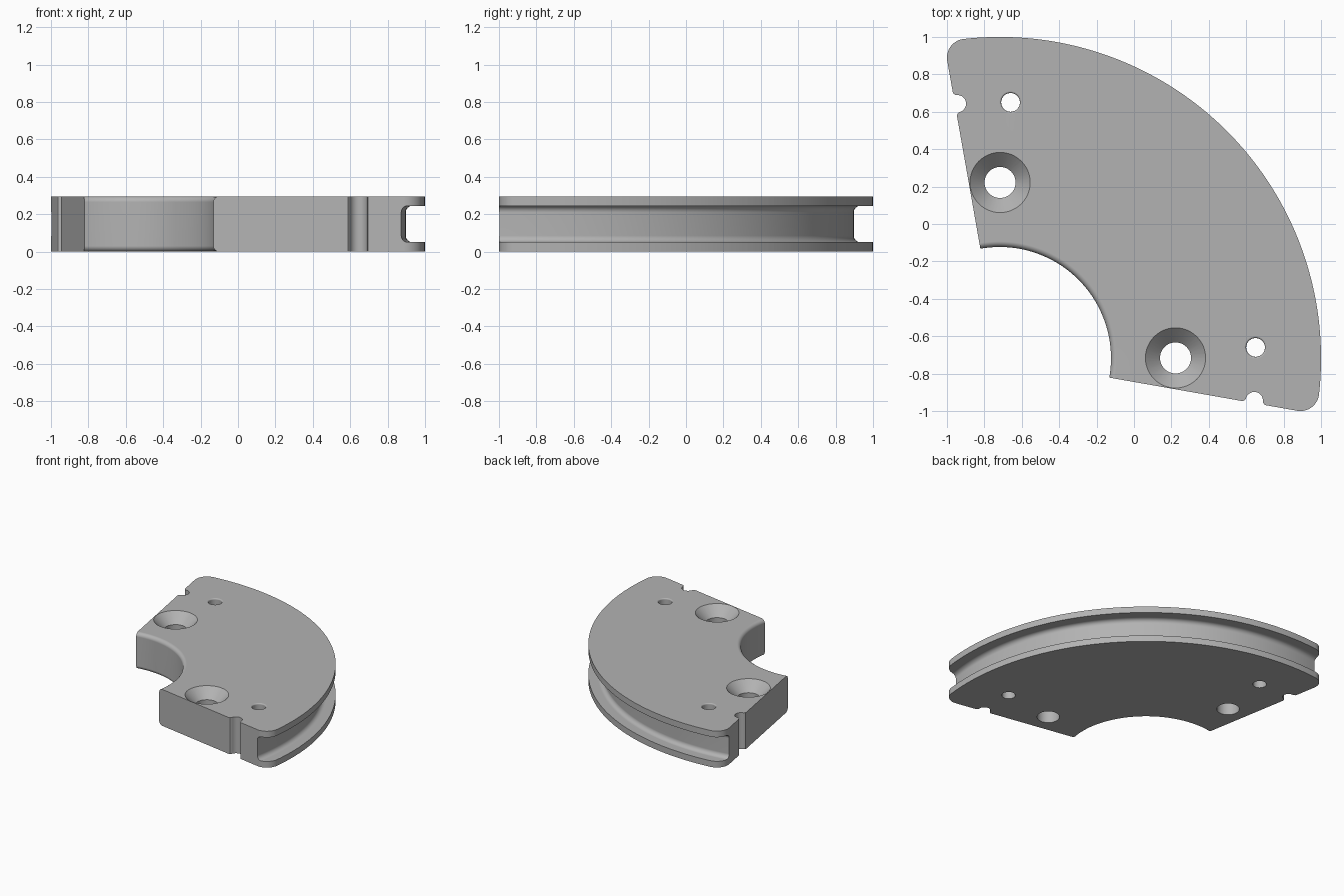
import bpy, bmesh
from math import sin, cos, pi, radians, sqrt, atan2
from mathutils import Matrix, Vector

if "Cube" in bpy.data.objects:
    bpy.data.objects.remove(bpy.data.objects["Cube"])

# Main dimensions: a sector swept about a corner axis
AXIS = Vector((-0.718, -0.718, 0))
R_OUT, R_IN, R_GROOVE, HEIGHT = 1.718, 0.595, 1.615, 0.295
LIP, CORNER, SIDE = 0.05, 0.1, radians(10)

metal = bpy.data.materials.new("plain grey")
metal.use_nodes = True
grey = (0.45, 0.45, 0.45, 1)
metal.diffuse_color = grey
metal.node_tree.nodes["Principled BSDF"].inputs["Base Color"].default_value = grey


def arc(cx, cy, r, a0, a1, n):
    """Points on an arc, angles in radians."""
    steps = [a0 + (a1 - a0) * i / n for i in range(n + 1)]
    return [(cx + r * cos(a), cy + r * sin(a)) for a in steps]


def make_object(name, bm, location):
    bmesh.ops.recalc_face_normals(bm, faces=bm.faces)
    mesh = bpy.data.meshes.new(name)
    bm.to_mesh(mesh)
    bm.free()
    mesh.materials.append(metal)
    obj = bpy.data.objects.new(name, mesh)
    obj.location = location
    bpy.context.collection.objects.link(obj)
    return obj


def lathe(name, profile, location, steps):
    """Spin a closed (radius, z) profile through a full turn."""
    bm = bmesh.new()
    rings = []
    for i in range(steps):
        a = 2 * pi * i / steps
        rings.append([bm.verts.new((r * cos(a), r * sin(a), z)) for r, z in profile])
    n = len(profile)
    for i in range(steps):
        a, b = rings[i], rings[(i + 1) % steps]
        for j in range(n):
            k = (j + 1) % n
            bm.faces.new((a[j], b[j], b[k], a[k]))
    bmesh.ops.remove_doubles(bm, verts=bm.verts, dist=1e-6)
    return make_object(name, bm, location)


def prism(name, outline, z0, z1, location):
    bm = bmesh.new()
    face = bm.faces.new([bm.verts.new((x, y, z0)) for x, y in outline])
    top = bmesh.ops.extrude_face_region(bm, geom=[face])["geom"]
    bmesh.ops.translate(bm, vec=(0, 0, z1 - z0),
                        verts=[v for v in top if isinstance(v, bmesh.types.BMVert)])
    return make_object(name, bm, location)


def combine(target, tool, operation):
    mod = target.modifiers.new("cut", "BOOLEAN")
    mod.operation, mod.solver, mod.object = operation, "EXACT", tool
    bpy.context.view_layer.objects.active = target
    bpy.ops.object.modifier_apply(modifier=mod.name)
    bpy.data.objects.remove(tool)


# Ring with rounded inner edges and a round-cornered groove around the rim
e, g, far = 0.03, 0.035, R_OUT + 0.05
ring = arc(R_IN + e, e, e, -pi / 2, -pi, 6)
ring += arc(R_IN + e, HEIGHT - e, e, pi, pi / 2, 6)
ring += [(far, HEIGHT), (far, HEIGHT - LIP)]
ring += arc(R_GROOVE + g, HEIGHT - LIP - g, g, pi / 2, pi, 6)
ring += arc(R_GROOVE + g, LIP + g, g, pi, 1.5 * pi, 6)
ring += [(far, LIP), (far, 0)]
segment = lathe("grooved_segment", ring, AXIS, 288)

# Straight side with an edge notch and a rounded outer corner
notch_at = 1.38
notch = [(-0.064, 0), (-0.054, 0.004), (-0.047, 0.013)]
notch += arc(0, 0.014, 0.046, pi, 0, 14)[1:-1]
notch += [(-x, y) for x, y in reversed(notch[:3])]
corner_x = sqrt((R_OUT - CORNER) ** 2 - CORNER ** 2)
corner_turn = atan2(CORNER, corner_x)
side = [(0.3, 0)] + [(notch_at + x, y) for x, y in notch]
side += arc(corner_x, CORNER, CORNER, -pi / 2, corner_turn, 12)
turn = Matrix.Rotation(-SIDE, 2)
side = [tuple(turn @ Vector(p)) for p in side]

# Sector outline: one side, outer arc, mirrored side
first = corner_turn - SIDE
outline = side + arc(0, 0, R_OUT, first, pi / 2 - first, 84)[1:-1]
outline += [(y, x) for x, y in reversed(side)]
combine(segment, prism("sector", outline, -0.1, HEIGHT + 0.1, AXIS), "INTERSECT")

# Countersunk bolt holes and small pin holes, mirrored over the diagonal
top = HEIGHT
sink = [(0, -0.1), (0.083, -0.1), (0.083, top - 0.078), (0.161, top), (0.161, top + 0.1), (0, top + 0.1)]
lip = 0.01
pin = [(0, -0.1), (0.05, -0.1)]
pin += arc(0.05 + lip, top - lip, lip, pi, pi / 2, 4)
pin += [(0.05 + lip, top + 0.1), (0, top + 0.1)]
for x, y, profile in ((0.94, 0.002, sink), (1.368, 0.058, pin)):
    for place in ((x, y, 0), (y, x, 0)):
        combine(segment, lathe("hole", profile, AXIS + Vector(place), 48), "DIFFERENCE")

# Smooth curves, crisp edges, flat faces kept flat
bpy.ops.object.select_all(action="DESELECT")
segment.select_set(True)
bpy.context.view_layer.objects.active = segment
bpy.ops.object.shade_smooth_by_angle(angle=radians(30))
weighted = segment.modifiers.new("flat_faces", "WEIGHTED_NORMAL")
weighted.keep_sharp = True
